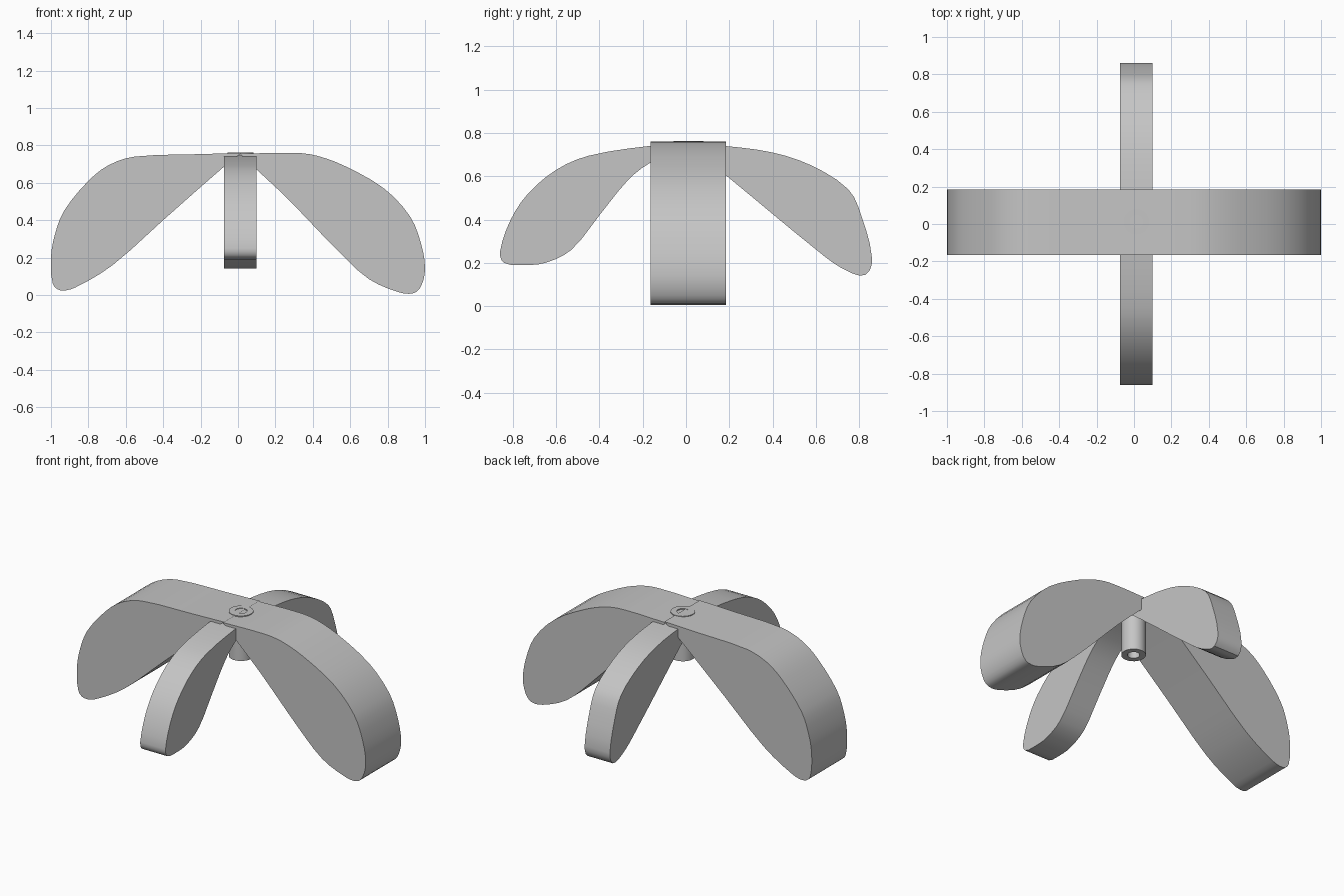
import bpy
import bmesh
import math
from mathutils import Vector

cube = bpy.data.objects.get("Cube")
if cube:
    bpy.data.objects.remove(cube, do_unlink=True)

# Single grey finish
grey = bpy.data.materials.new("plain_grey")
grey.use_nodes = True
colour = (0.56, 0.56, 0.56, 1)
grey.diffuse_color = colour
grey.node_tree.nodes["Principled BSDF"].inputs["Base Color"].default_value = colour


def finish(bm, name):
    """Turn a bmesh into a smooth-shaded object with crisp edges."""
    bmesh.ops.recalc_face_normals(bm, faces=bm.faces)
    mesh = bpy.data.meshes.new(name)
    bm.to_mesh(mesh)
    bm.free()
    mesh.materials.append(grey)
    obj = bpy.data.objects.new(name, mesh)
    bpy.context.collection.objects.link(obj)
    bpy.ops.object.select_all(action="DESELECT")
    obj.select_set(True)
    bpy.context.view_layer.objects.active = obj
    bpy.ops.object.shade_smooth_by_angle(angle=math.radians(35))
    return obj


def spline(points, steps=3):
    """Smooth outline through the points, which stays pointed at its ends."""
    pts = [Vector(p) / 100 for p in points]
    padded = [pts[0]] + pts + [pts[0]]
    outline = []
    for a, b, c, d in zip(padded, padded[1:], padded[2:], padded[3:] + [pts[0]]):
        # Limit tangents to the span length to avoid overshoot
        span = (c - b).length
        start = (c - a).normalized() * span
        end = (d - b).normalized() * span
        for i in range(steps):
            t = i / steps
            outline.append(
                b * (2 * t**3 - 3 * t**2 + 1) + start * (t**3 - 2 * t**2 + t)
                + c * (3 * t**2 - 2 * t**3) + end * (t**3 - t**2))
    return outline


def blade(name, points, low, high, along_x):
    """Extrude a leaf outline across the blade's width."""
    bm = bmesh.new()
    place = (lambda p, w: (p.x, w, p.y)) if along_x else (lambda p, w: (w, p.x, p.y))
    face = bm.faces.new([bm.verts.new(place(p, low)) for p in spline(points)])
    result = bmesh.ops.extrude_face_region(bm, geom=[face], use_keep_orig=True)
    moved = [g for g in result["geom"] if isinstance(g, bmesh.types.BMVert)]
    width = high - low
    shift = (0, width, 0) if along_x else (width, 0, 0)
    bmesh.ops.translate(bm, verts=moved, vec=shift)
    return finish(bm, name)


# Outlines in hundredths: hub tip, over the top, round the end, back underneath
left = [(1, 75.5), (30, 76), (42, 74.5), (57, 69), (78, 57), (92, 42), (98, 27),
        (100, 14), (98, 5), (94, 1), (86, 1.5), (70, 8.5), (54, 23), (27, 51), (10, 67)]
right = [(2, 76), (-20, 75.3), (-55, 74), (-69, 69.5), (-80, 61), (-93, 45), (-98, 32),
         (-100, 20), (-99, 6), (-95, 2.5), (-87, 4), (-67, 16), (-40, 40), (-7, 69)]
front = [(2, 75), (-17, 74), (-45, 69.5), (-60, 63), (-73, 52), (-81, 40),
         (-86, 25), (-84, 20), (-75, 19), (-65, 20), (-53, 26), (-40, 42), (-27, 58), (-17, 66)]
back = [(0, 75), (18, 74), (40, 71), (58, 65), (75, 54), (81, 42), (86, 22),
        (83, 14.5), (75, 16), (64, 23), (19, 60)]

# Wide pair of blades and narrow pair of blades
blade("left_wide_blade", left, -0.165, 0.185, True)
blade("right_wide_blade", right, -0.165, 0.185, True)
blade("front_narrow_blade", front, -0.075, 0.1, False)
blade("back_narrow_blade", back, -0.075, 0.1, False)

# Hollow hub tube, spun from a rectangular section
bm = bmesh.new()
centre = Vector((0.013, 0.012, 0))
section = [(0.035, 0.48), (0.07, 0.48), (0.07, 0.762), (0.035, 0.762)]
ring = [bm.verts.new(centre + Vector((r, 0, z))) for r, z in section]
edges = [bm.edges.new((ring[i], ring[(i + 1) % 4])) for i in range(4)]
bmesh.ops.spin(bm, geom=ring + edges, cent=centre, axis=(0, 0, 1),
               angle=math.tau, steps=32, use_merge=True)
bmesh.ops.remove_doubles(bm, verts=bm.verts, dist=0.0005)
finish(bm, "hub_tube")
